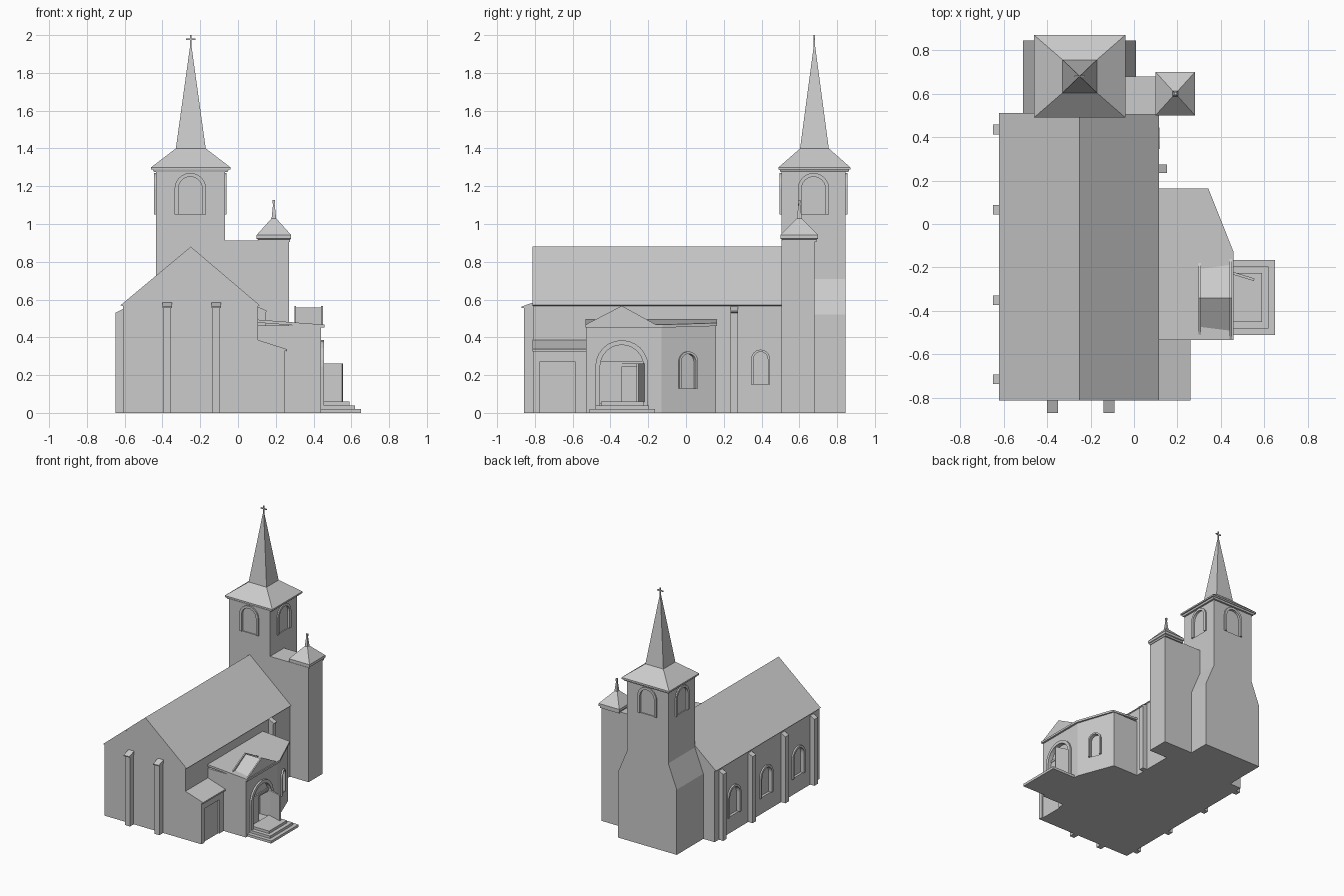
import bpy, bmesh, math
from mathutils import Matrix, Vector

if "Cube" in bpy.data.objects:
    bpy.data.objects.remove(bpy.data.objects["Cube"])


def finish(name, bm):
    bmesh.ops.recalc_face_normals(bm, faces=bm.faces)
    me = bpy.data.meshes.new(name)
    bm.to_mesh(me)
    bm.free()
    ob = bpy.data.objects.new(name, me)
    bpy.context.collection.objects.link(ob)
    return ob


def loft(name, rings):
    """Solid through successive rings with equal point counts."""
    bm = bmesh.new()
    vs = [[bm.verts.new(p) for p in r] for r in rings]
    n = len(vs[0])
    for a, b in zip(vs, vs[1:]):
        for i in range(n):
            j = (i + 1) % n
            bm.faces.new((a[i], a[j], b[j], b[i]))
    bm.faces.new(vs[0])
    bm.faces.new(vs[-1])
    return finish(name, bm)


def box(name, x0, x1, y0, y1, z0, z1):
    sq = [(x0, y0), (x1, y0), (x1, y1), (x0, y1)]
    return loft(name, [[(x, y, z) for x, y in sq] for z in (z0, z1)])


def front_prism(name, pts, y0, y1):
    return loft(name, [[(x, y, z) for x, z in pts] for y in (y0, y1)])


def side_prism(name, pts, x0, x1):
    return loft(name, [[(x, y, z) for y, z in pts] for x in (x0, x1)])


def pyramid(name, cx, cy, levels):
    """Square roof from (half x, half y, z) levels."""
    return loft(name, [[(cx + i * a, cy + j * b, z) for i, j in
                        ((-1, -1), (1, -1), (1, 1), (-1, 1))] for a, b, z in levels])


def arch_pts(w, z0, top, n=12):
    return ([(w, z0)] + [(w * math.cos(math.pi * i / n), top - w + w * math.sin(math.pi * i / n))
                         for i in range(n + 1)] + [(-w, z0)])


def placed(name, pts, pos, ang, d0, d1):
    """Extrude a (u, z) outline outwards; ang 0 faces -y, 90 faces +x."""
    m = Matrix.Translation((*pos, 0)) @ Matrix.Rotation(math.radians(ang), 4, 'Z')
    return loft(name, [[m @ Vector((u, -d, z)) for u, z in pts] for d in (d0, d1)])


def cut(target, cutter):
    mod = target.modifiers.new("recess", 'BOOLEAN')
    mod.operation, mod.object, mod.solver = 'DIFFERENCE', cutter, 'EXACT'
    bpy.context.view_layer.objects.active = target
    bpy.ops.object.modifier_apply(modifier=mod.name)
    bpy.data.objects.remove(cutter)


def arch_window(name, wall, pos, ang, w, z0, top, t, out=0.012, deep=0.02):
    outer, inner = arch_pts(w, z0, top), arch_pts(w - t, z0, top - t)
    if deep:
        cut(wall, placed("cutter", inner, pos, ang, -deep, 0.03))
    placed(name, outer + inner[::-1], pos, ang, -0.005, out)


# nave walls and roof
nave = front_prism("nave", [(-.61, 0), (.105, 0), (.105, .572), (-.25, .872), (-.61, .572)], -.81, .51)
front_prism("nave_roof", [(-.622, .57), (-.25, .88), (.115, .57), (.105, .566), (-.25, .868), (-.61, .566)],
            -.812, .51)

# nave windows
for y in (.27, -.135, -.54):
    arch_window("left_window", nave, (-.61, y), -90, .08, .13, .37, .018)
arch_window("right_window", nave, (.105, .395), 90, .05, .15, .335, .012)

# buttresses with sloping tops
for y in (.435, .065, -.35, -.715):
    front_prism("left_buttress", [(-.6, 0), (-.648, 0), (-.648, .53), (-.6, .555)], y - .022, y + .022)
front_prism("right_buttress", [(.1, 0), (.145, 0), (.145, .53), (.152, .535), (.152, .54), (.1, .565)], .235, .275)
for x in (-.375, -.115):
    side_prism("front_buttress", [(-.8, 0), (-.857, 0), (-.857, .56), (-.8, .56)], x - .021, x + .021)
    side_prism("front_buttress_cap", [(-.8, .555), (-.87, .555), (-.87, .563), (-.8, .588)], x - .025, x + .025)

# bell tower with widened base
tower = loft("bell_tower", [[(x0, .505, z), (x1, .505, z), (x1, .845, z), (x0, .845, z)] for x0, x1, z in
                            ((-.51, .01, 0), (-.51, .01, .52), (-.435, -.07, .71), (-.435, -.07, 1.285))])
for pos, ang in (((-.2525, .505), 0), ((-.07, .675), 90), ((-.2525, .845), 180), ((-.435, .675), -90)):
    arch_window("belfry_arch", tower, pos, ang, .083, 1.05, 1.27, .02, .01, .008)

# bell tower roof, spire and cross
pyramid("tower_cornice", -.25, .68, [(.195, .18, 1.275), (.2, .184, 1.288), (.21, .19, 1.288), (.21, .19, 1.3)])
pyramid("tower_skirt_roof", -.25, .68, [(.21, .19, 1.3), (.079, .076, 1.4)])
pyramid("spire", -.25, .68, [(.079, .076, 1.4), (.004, .004, 1.94)])
box("cross_post", -.254, -.246, .676, .684, 1.93, 2.0)
box("cross_arm", -.275, -.225, .676, .684, 1.973, 1.981)

# stair tower with finial
box("stair_tower", -.08, .27, .505, .68, 0, .913)
pyramid("stair_roof", .19, .6, [(.085, .092, .905), (.085, .092, .918), (.091, .1, .922), (.091, .1, .942),
                                (.012, .013, 1.03), (.004, .004, 1.11)])
box("finial", .183, .197, .593, .607, 1.108, 1.127)

# side annex with lean-to roof and recessed door
annex = front_prism("annex", [(.09, 0), (.245, 0), (.245, .33), (.09, .375)], -.81, -.52)
front_prism("annex_roof", [(.1, .372), (.26, .325), (.26, .337), (.1, .388)], -.812, -.53)
cut(annex, box("cutter", .235, .3, -.775, -.585, -.05, .27))

# angled porch and its sloping roof
plan = [(.09, -.53), (.44, -.53), (.44, -.13), (.33, .16), (.09, .16)]
porch = loft("porch", [[(x, y, z) for x, y in plan] for z in (0, .462)])
edge = [(.1, -.533), (.457, -.533), (.457, -.125), (.342, .164), (.1, .164)]
loft("porch_roof", [[(x, y, z - .075 * (x - .1)) for x, y in edge] for z in (.478, .494)])
arch_window("porch_window", porch, (.387, .01), 110.8, .053, .13, .325, .012)

# gable above the entrance
side_prism("entrance_gable", [(-.505, .46), (-.34, .558), (-.175, .46)], .3, .445)
for x in (.298, .44):
    side_prism("gable_edge", [(-.53, .468), (-.34, .567), (-.16, .468), (-.16, .46), (-.53, .46)], x, x + .01)

# arched entrance, lintel and doors
cut(porch, placed("cutter", arch_pts(.115, .05, .36), (.44, -.34), 90, -.09, .05))
arch_window("entrance_arch", porch, (.44, -.34), 90, .14, 0, .385, .025, .014, 0)
box("entrance_lintel", .405, .43, -.456, -.224, .26, .275)
placed("fanlight", arch_pts(.115, .265, .36), (.415, -.34), 90, -.005, .005)
box("closed_door", .41, .425, -.456, -.34, .05, .262)
m = Matrix.Translation((.45, -.225, 0)) @ Matrix.Rotation(math.radians(-17), 4, 'Z')
loft("open_door", [[m @ Vector((x, y, z)) for x, y in ((0, -.006), (.108, -.006), (.108, .006), (0, .006))]
                   for z in (.058, .262)])

# entrance steps
for i in range(3):
    d = .03 * i
    box("step", .43, .65 - d, -.51 + d, -.165 - d, 0, .02 * (i + 1))
